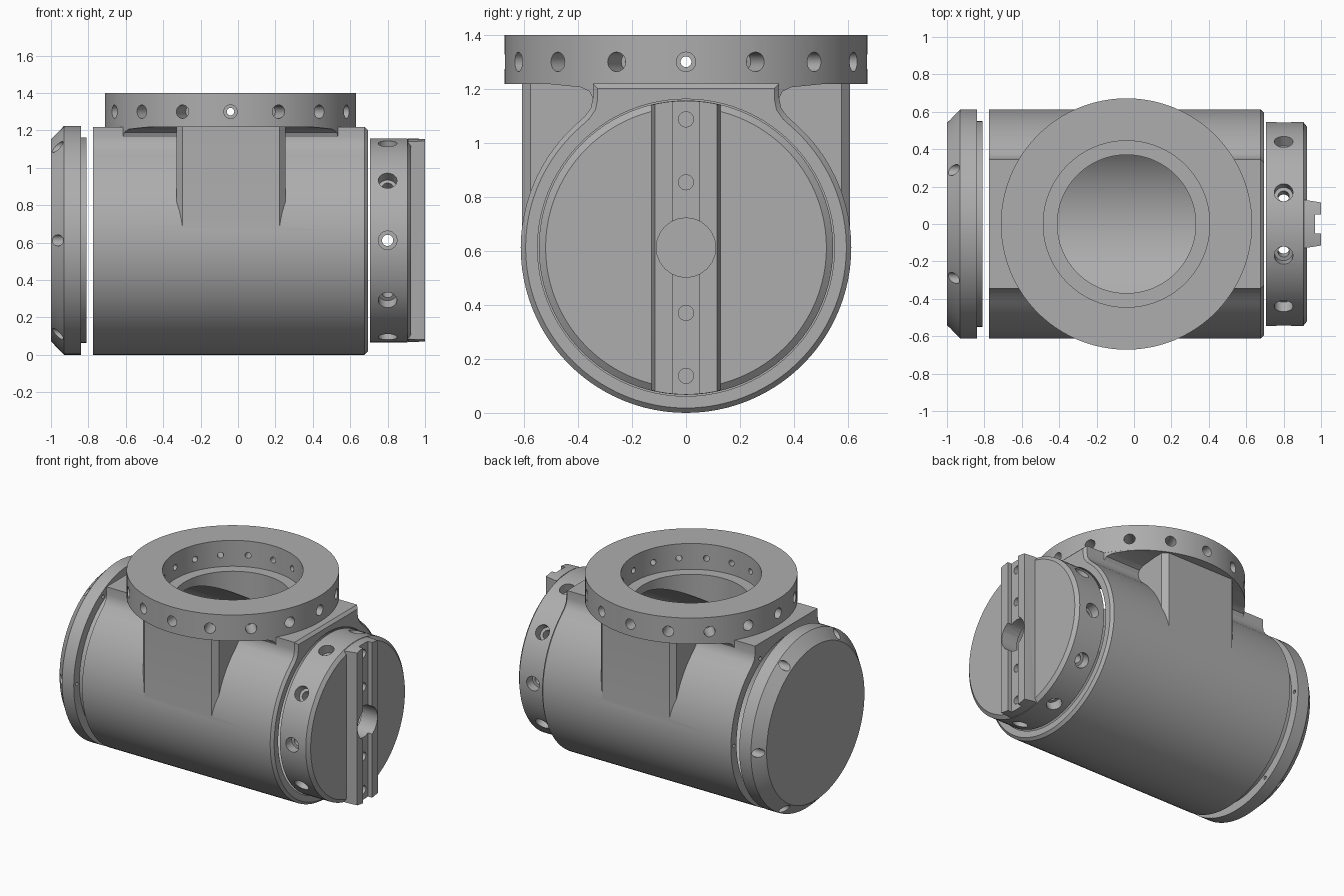
import bpy, bmesh
from math import pi, sin, cos, radians
from mathutils import Matrix

cube = bpy.data.objects.get("Cube")
if cube:
    bpy.data.objects.remove(cube)

AXIS_Z = 0.612     # height of the horizontal barrel axis
RING_X = -0.04     # centre of the upright port
T, R = Matrix.Translation, Matrix.Rotation
BARREL = T((0, 0, AXIS_Z)) @ R(pi / 2, 4, 'Y')
PORT = T((RING_X, 0, 0))

metal = bpy.data.materials.new("grey metal")
metal.use_nodes = True
GREY = (0.42, 0.42, 0.42, 1)
metal.diffuse_color = GREY
metal.node_tree.nodes["Principled BSDF"].inputs["Base Color"].default_value = GREY


def finish(name, bm):
    bmesh.ops.remove_doubles(bm, verts=bm.verts, dist=1e-5)
    bmesh.ops.recalc_face_normals(bm, faces=bm.faces)
    me = bpy.data.meshes.new(name)
    bm.to_mesh(me)
    bm.free()
    ob = bpy.data.objects.new(name, me)
    bpy.context.collection.objects.link(ob)
    me.materials.append(metal)
    return ob


def add_lathe(bm, profile, matrix, segs):
    """Closed (radius, height) outline turned about the local z axis."""
    rings = [[bm.verts.new(matrix @ T((r * cos(2 * pi * i / segs), r * sin(2 * pi * i / segs), h)).translation)
              for i in range(segs)] for r, h in profile]
    for k, a in enumerate(rings):
        b = rings[(k + 1) % len(rings)]
        if profile[k][0] == 0 and profile[(k + 1) % len(rings)][0] == 0:
            continue
        for i in range(segs):
            j = (i + 1) % segs
            bm.faces.new((a[i], a[j], b[j], b[i]))


def lathe(name, profile, matrix, segs=96):
    bm = bmesh.new()
    add_lathe(bm, profile, matrix, segs)
    return finish(name, bm)


def drills(name, profile, matrices):
    bm = bmesh.new()
    for m in matrices:
        add_lathe(bm, profile, m, 24)
    return finish(name, bm)


def rod(r, a, b):
    return [(0, a), (r, a), (r, b), (0, b)]


def stepped(r1, r2, a, step, b):
    """Drill outline: radius r2 from a to step, then wider r1 up to b."""
    return [(0, a), (r2, a), (r2, step), (r1, step), (r1, b), (0, b)]


def prism(name, points, vec, chamfer=0):
    bm = bmesh.new()
    face = bm.faces.new([bm.verts.new(p) for p in points])
    ext = bmesh.ops.extrude_face_region(bm, geom=[face], use_keep_orig=True)["geom"]
    bmesh.ops.translate(bm, vec=vec, verts=[v for v in ext if isinstance(v, bmesh.types.BMVert)])
    end = [f for f in ext if isinstance(f, bmesh.types.BMFace)]
    bmesh.ops.recalc_face_normals(bm, faces=bm.faces)
    if chamfer:
        bmesh.ops.inset_region(bm, faces=end, thickness=chamfer, depth=chamfer, use_even_offset=True)
    return finish(name, bm)


def combine(ob, other, operation):
    mod = ob.modifiers.new("bool", 'BOOLEAN')
    mod.operation, mod.solver, mod.object = operation, 'EXACT', other
    dg = bpy.context.evaluated_depsgraph_get()
    me = bpy.data.meshes.new_from_object(ob.evaluated_get(dg))
    ob.modifiers.clear()
    ob.data = me
    bpy.data.objects.remove(other)


def smooth(*obs):
    for ob in obs:
        me = ob.data
        me.polygons.foreach_set("use_smooth", [True] * len(me.polygons))
        me.set_sharp_from_angle(angle=radians(28))


# Barrel housing: round section with a flat pad on top, chamfered at one end
half = [(0.345, 1.219), (0.345, 1.165), (0.352, 1.13), (0.373, 1.10)]
half += [(0.612 * cos(a), AXIS_Z + 0.612 * sin(a)) for a in
         [radians(47 - 137 * i / 38) for i in range(38)]]
section = half + [(0, 0)] + [(-y, z) for y, z in reversed(half)]
body = prism("housing", [(-0.775, y, z) for y, z in section], (1.452, 0, 0), 0.018)

# Square boss with chamfered corners that carries the port
x0, x1, w, c = -0.33, 0.255, 0.608, 0.033
corners = [(x0, w - c), (x0 + c, w), (x1 - c, w), (x1, w - c)]
corners += [(x, -y) for x, y in reversed(corners)]
boss = prism("boss", [(x, y, AXIS_Z) for x, y in corners], (0, 0, 0.6075))
combine(body, boss, 'UNION')
combine(body, lathe("bore", rod(0.55, -0.9, 0.9), BARREL), 'DIFFERENCE')
combine(body, lathe("port_bore", rod(0.37, AXIS_Z, 1.5), PORT), 'DIFFERENCE')

# Rear cap with a short spigot and axial screw holes
cap = lathe("rear_cap", [(0, -1), (0.54, -1), (0.612, -0.93), (0.612, -0.84),
                         (0.55, -0.84), (0.55, -0.81), (0, -0.81)], BARREL)
screw_spots = [T((0, 0.577 * cos(k * pi / 3), AXIS_Z + 0.577 * sin(k * pi / 3))) @ R(-pi / 2, 4, 'Y')
               for k in range(6)]
for part in (cap, body):
    combine(part, drills("screw_drills", stepped(0.03, 0.012, 0.7, 0.9, 1.05), screw_spots), 'DIFFERENCE')

# Front disc: hollow cup with radial counterbored holes
disc = lathe("front_disc", [(0.42, 0.705), (0.545, 0.705), (0.545, 0.905), (0.52, 0.925),
                            (0, 0.925), (0, 0.875), (0.42, 0.875)], BARREL)
# Grooved key bar across the disc, with rounded ends
key = [(0.91, 0.127), (0.925, 0.127), (1.0, 0.115), (1.0, 0.05), (0.968, 0.05)]
key += [(x, -y) for x, y in reversed(key)]
bar = prism("key_bar", [(x, y, 0) for x, y in key], (0, 0, 1.3))
combine(bar, lathe("bar_trim", rod(0.544, 0.8, 1.1), BARREL), 'INTERSECT')
combine(disc, bar, 'UNION')
radial = [T((0.8, 0, AXIS_Z)) @ R(k * pi / 5 - pi / 2, 4, 'X') for k in range(10)]
combine(disc, drills("radial_drills", stepped(0.05, 0.03, 0.38, 0.48, 0.6), radial), 'DIFFERENCE')
combine(disc, drills("centre_drill", rod(0.11, 0.8, 1.1), [BARREL]), 'DIFFERENCE')
pins = [T((0, 0, d)) @ BARREL for d in (-0.475, -0.242, 0.242, 0.475)]
combine(disc, drills("pin_drills", rod(0.028, 0.86, 1.1), pins), 'DIFFERENCE')

# Port ring with counterbored holes all round
ring = lathe("port_ring", [(0.445, 1.218), (0.672, 1.218), (0.672, 1.4), (0.445, 1.4)], PORT)
spots = [T((RING_X, 0, 1.3)) @ R(k * pi / 8, 4, 'Z') @ R(pi / 2, 4, 'Y') for k in range(16)]
combine(ring, drills("ring_drills", stepped(0.036, 0.02, 0.4, 0.54, 0.75), spots), 'DIFFERENCE')

# Fillets between the pad sides and the underside of the ring
fillets = []
for side, label in ((1, "left"), (-1, "right")):
    curve = [(0.335, 1.219), (0.335, 1.165), (0.345, 1.165), (0.357, 1.19), (0.39, 1.206), (0.52, 1.219)]
    f = prism("fillet_" + label, [(-0.8, side * y, z) for y, z in curve], (1.6, 0, 0))
    combine(f, lathe("fillet_trim", rod(0.671, 1.1, 1.3), PORT), 'INTERSECT')
    combine(f, lathe("fillet_bore", rod(0.445, 1.1, 1.3), PORT), 'DIFFERENCE')
    fillets.append(f)

smooth(body, cap, disc, ring, *fillets)
